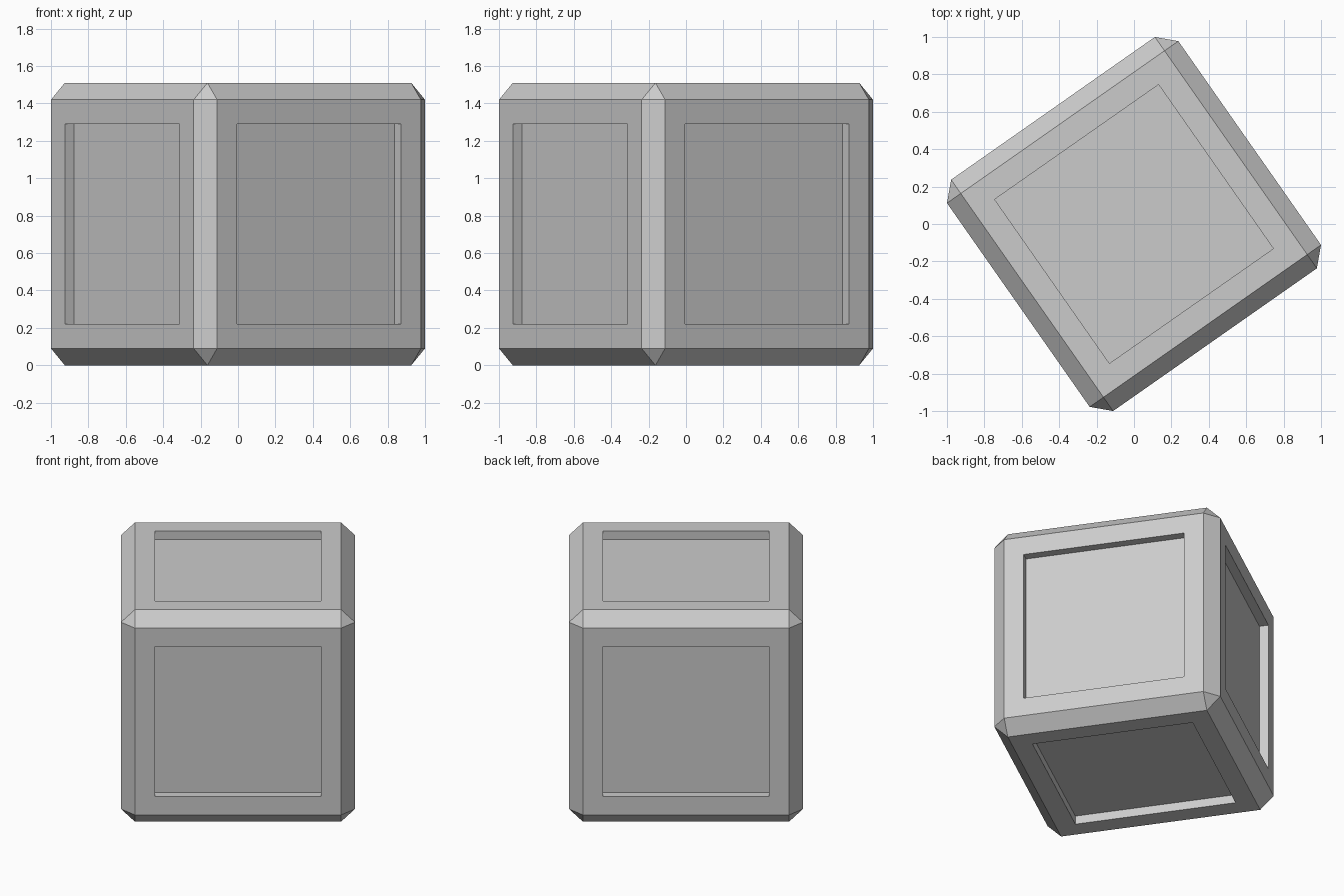
import bpy, bmesh, math
from mathutils import Matrix

if "Cube" in bpy.data.objects:
    bpy.data.objects.remove(bpy.data.objects["Cube"])

SIZE, CHAMFER, RIM, DEPTH, TURN = 1.51, 0.09, 0.13, 0.06, math.radians(35)

# Chamfered cube body
bm = bmesh.new()
bmesh.ops.create_cube(bm, size=SIZE)
bmesh.ops.bevel(bm, geom=bm.edges[:], offset=CHAMFER, offset_type='OFFSET',
                segments=1, profile=0.5, affect='EDGES')
bm.normal_update()

# Straight-walled recessed panel in each of the six sides
sides = [f for f in bm.faces if max(abs(c) for c in f.normal) > 0.99]
bmesh.ops.inset_individual(bm, faces=sides, thickness=RIM, use_even_offset=True)
bmesh.ops.inset_individual(bm, faces=sides, thickness=0.0)
for f in sides:
    inward = f.normal.copy() * -DEPTH
    for v in f.verts:
        v.co += inward

# Turn about z and stand on the ground
bm.transform(Matrix.Translation((0, 0, SIZE / 2)) @ Matrix.Rotation(TURN, 4, 'Z'))
bm.normal_update()
mesh = bpy.data.meshes.new("panelled_crate")
bm.to_mesh(mesh)
bm.free()
crate = bpy.data.objects.new("panelled_crate", mesh)
bpy.context.collection.objects.link(crate)
